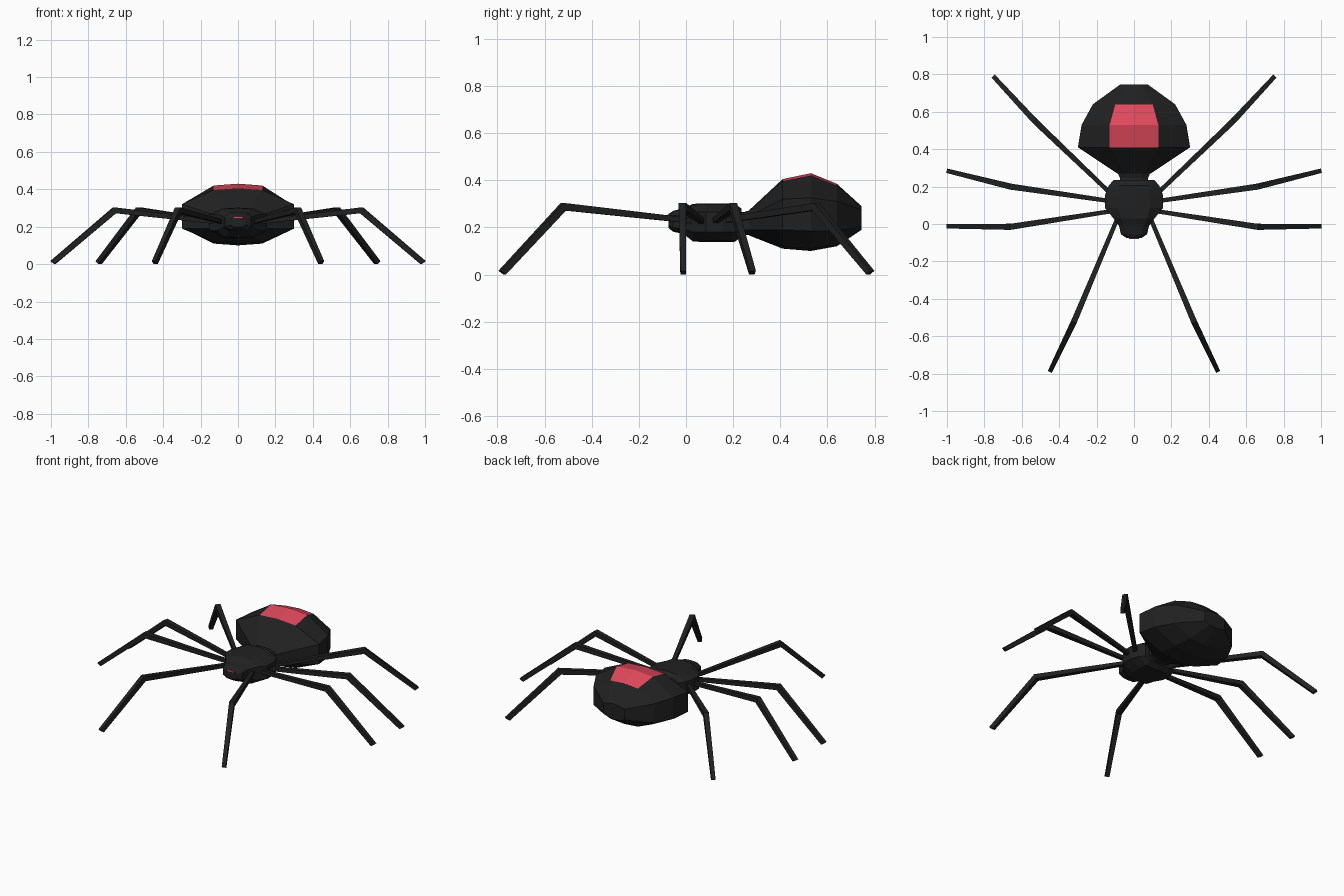
import bpy, bmesh
from mathutils import Vector

if "Cube" in bpy.data.objects:
    bpy.data.objects.remove(bpy.data.objects["Cube"])


def material(name, rgb):
    m = bpy.data.materials.new(name)
    m.diffuse_color = (*rgb, 1)
    m.use_nodes = True
    m.node_tree.nodes["Principled BSDF"].inputs["Base Color"].default_value = m.diffuse_color
    return m


BLACK = material("black shell", (0.015, 0.015, 0.015))
RED = material("red marking", (0.74, 0.065, 0.105))


def loft(name, rings, paint=None):
    """Skin a list of point rings, cap both ends and colour faces by a rule."""
    bm = bmesh.new()
    loops = [[bm.verts.new(p) for p in ring] for ring in rings]
    n = len(loops[0])
    for a, b in zip(loops, loops[1:]):
        for i in range(n):
            j = (i + 1) % n
            bm.faces.new((a[i], a[j], b[j], b[i]))
    bm.faces.new(loops[0][::-1])
    bm.faces.new(loops[-1])
    bmesh.ops.recalc_face_normals(bm, faces=bm.faces)
    for f in bm.faces:
        if paint and paint(f):
            f.material_index = 1
    me = bpy.data.meshes.new(name)
    bm.to_mesh(me)
    bm.free()
    me.materials.append(BLACK)
    me.materials.append(RED)
    ob = bpy.data.objects.new(name, me)
    bpy.context.collection.objects.link(ob)
    return ob


def body_ring(y, inner, outer, top, side_hi, side_lo, bottom):
    """Ten-sided body section: ridge, shoulder, upright flank, belly."""
    crown = (top - bottom) * 0.03
    half = [(inner, top - crown), (outer, side_hi), (outer, side_lo), (inner, bottom + crown)]
    pts = [(0, top)] + half + [(0, bottom)] + [(-x, z) for x, z in reversed(half)]
    return [(x, y, z) for x, z in pts]


# Abdomen with a red patch on its back
loft("abdomen", [body_ring(*s) for s in [
    (0.27, 0.045, 0.09, 0.275, 0.25, 0.19, 0.165),
    (0.41, 0.13, 0.30, 0.405, 0.32, 0.19, 0.11),
    (0.53, 0.13, 0.28, 0.43, 0.325, 0.185, 0.10),
    (0.64, 0.10, 0.22, 0.385, 0.31, 0.185, 0.12),
    (0.745, 0.04, 0.075, 0.29, 0.275, 0.205, 0.19)]],
    lambda f: 0.41 < f.calc_center_median().y < 0.64
    and f.normal.z > 0.5 and abs(f.calc_center_median().x) < 0.1)

# Waist joining the abdomen to the thorax
loft("waist", [body_ring(*s) for s in [
    (0.20, 0.045, 0.08, 0.27, 0.25, 0.19, 0.165),
    (0.245, 0.04, 0.075, 0.265, 0.245, 0.19, 0.17),
    (0.28, 0.045, 0.09, 0.275, 0.25, 0.19, 0.165)]])

# Thorax tapering forward into the head
loft("thorax_and_head", [body_ring(*s) for s in [
    (0.235, 0.07, 0.11, 0.28, 0.26, 0.18, 0.16),
    (0.205, 0.08, 0.135, 0.302, 0.265, 0.18, 0.138),
    (0.155, 0.085, 0.155, 0.302, 0.265, 0.18, 0.138),
    (0.085, 0.085, 0.155, 0.302, 0.265, 0.18, 0.138),
    (0.03, 0.07, 0.11, 0.30, 0.265, 0.18, 0.14),
    (-0.01, 0.05, 0.08, 0.282, 0.255, 0.195, 0.172),
    (-0.055, 0.04, 0.07, 0.27, 0.25, 0.20, 0.182),
    (-0.075, 0.025, 0.04, 0.256, 0.24, 0.21, 0.198)]])

# Eye strip on the front of the head
loft("eyes", [[(x, y, z) for x, z in
               [(-0.026, 0.246), (0.026, 0.246), (0.022, 0.255), (-0.022, 0.255)]]
              for y in (-0.079, -0.071)], lambda f: True)

# Four pairs of bent legs: hip, knee, foot
LEGS = {
    "front_leg": [(0.08, 0.05, 0.225), (0.32, -0.52, 0.288), (0.445, -0.78, 0.0)],
    "second_leg": [(0.11, 0.07, 0.225), (0.66, -0.015, 0.288), (0.99, -0.012, 0.0)],
    "third_leg": [(0.11, 0.12, 0.225), (0.66, 0.20, 0.288), (0.99, 0.282, 0.0)],
    "rear_leg": [(0.09, 0.13, 0.225), (0.53, 0.55, 0.288), (0.745, 0.782, 0.0)],
}
for name, joints in LEGS.items():
    for side, sx in (("right", 1), ("left", -1)):
        hip, knee, foot = [Vector((x * sx, y, z)) for x, y, z in joints]
        rings = []
        for p, along, up, r in [(hip, knee - hip, Vector((0, 0, 1)), 0.011),
                                (knee, foot - hip, Vector((0, 0, 1)), 0.016),
                                (foot, foot - knee, None, 0.012)]:
            across = Vector((along.y, -along.x, 0)).normalized()
            out = Vector((along.x, along.y, 0)).normalized()
            if up is None:
                lift = -out * r + Vector((0, 0, 0.0))      # foot ends flat on the ground
                lift = -lift + Vector((0, 0, 0.016))
                low = -out * r
            elif r > 0.012:
                lift = (up + 0.35 * out) * r               # mitred knee
                low = -lift
            else:
                lift, low = up * r, -up * r
            rings.append([p + across * r + lift, p - across * r + lift,
                          p - across * r + low, p + across * r + low])
        loft(f"{side}_{name}", rings)
